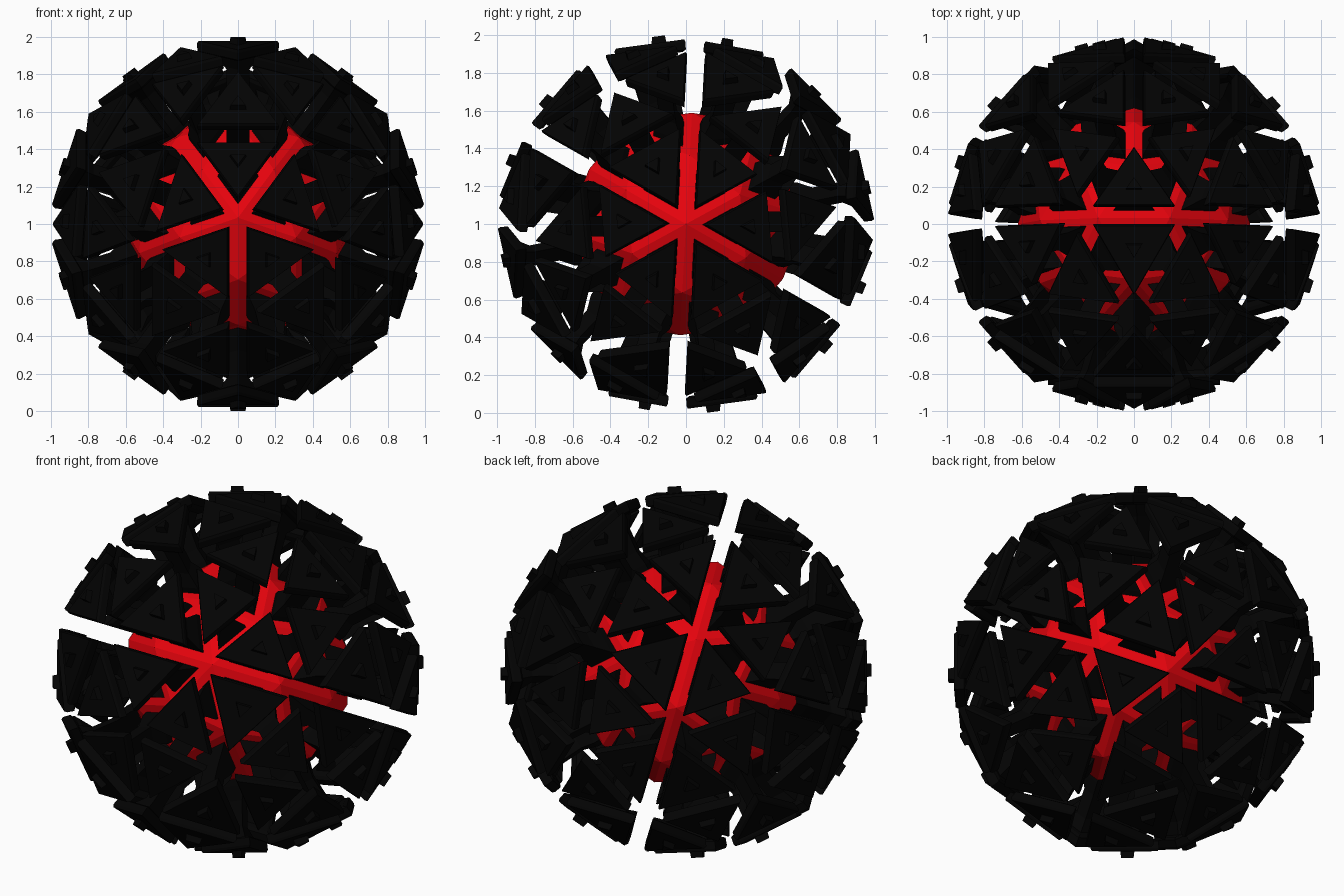
import bpy, bmesh
from math import radians
from mathutils import Matrix, Vector

if "Cube" in bpy.data.objects:
    bpy.data.objects.remove(bpy.data.objects["Cube"])

CORE_R = 0.62
CENTRE = Vector((0, 0, 1))


def material(name, rgb):
    m = bpy.data.materials.new(name)
    m.diffuse_color = (*rgb, 1)
    m.use_nodes = True
    m.node_tree.nodes["Principled BSDF"].inputs["Base Color"].default_value = m.diffuse_color
    return m


red = material("red", (0.8, 0.001, 0.004))
black = material("black", (0.001, 0.001, 0.001))


def finish(bm, name, mat):
    bmesh.ops.recalc_face_normals(bm, faces=bm.faces)
    bmesh.ops.translate(bm, verts=bm.verts, vec=CENTRE)
    me = bpy.data.meshes.new(name)
    bm.to_mesh(me)
    bm.free()
    me.materials.append(mat)
    ob = bpy.data.objects.new(name, me)
    bpy.context.collection.objects.link(ob)
    return ob


def loft(bm, rings):
    """Closed solid through equal-length rings of points."""
    loops = [[bm.verts.new(p) for p in r] for r in rings]
    n = len(loops[0])
    for a, b in zip(loops, loops[1:]):
        for i in range(n):
            j = (i + 1) % n
            bm.faces.new((a[i], a[j], b[j], b[i]))
    bm.faces.new(loops[0][::-1])
    bm.faces.new(loops[-1])


# geodesic guide: a five-way corner faces the front, tipped slightly upward
guide = bmesh.new()
bmesh.ops.create_icosphere(guide, subdivisions=2, radius=1)
turn = Matrix(((0, 1, 0), (0, 0, 1), (1, 0, 0))).to_4x4()
tilt = Matrix.Rotation(radians(-3.1), 4, 'X')
bmesh.ops.transform(guide, matrix=tilt @ turn, verts=guide.verts)
cells = [[v.co.copy() for v in f.verts] for f in guide.faces]

# red core
bmesh.ops.scale(guide, vec=(CORE_R,) * 3, verts=guide.verts)
finish(guide, "core", red)

plates, stems, studs = bmesh.new(), bmesh.new(), bmesh.new()
for tri in cells:
    mid = sum(tri, Vector()) / 3
    axis = mid.normalized()

    def ring(height, scale):
        return [axis * height + (v - mid) * scale for v in tri]

    # outer armour plate with a bevelled edge
    loft(plates, [ring(0.905, 0.58), ring(0.915, 0.69),
                  ring(0.955, 0.71), ring(0.97, 0.68)])
    # small raised stud in the middle of the plate
    loft(studs, [ring(0.96, 0.15), ring(1.005, 0.13)])
    # stem between core and plate, flared at both ends
    loft(stems, [ring(0.565, 0.36), ring(0.62, 0.34), ring(0.70, 0.20),
                 ring(0.84, 0.20), ring(0.91, 0.40)])

finish(plates, "armour_plates", black)
finish(stems, "plate_stems", black)
finish(studs, "plate_studs", black)
